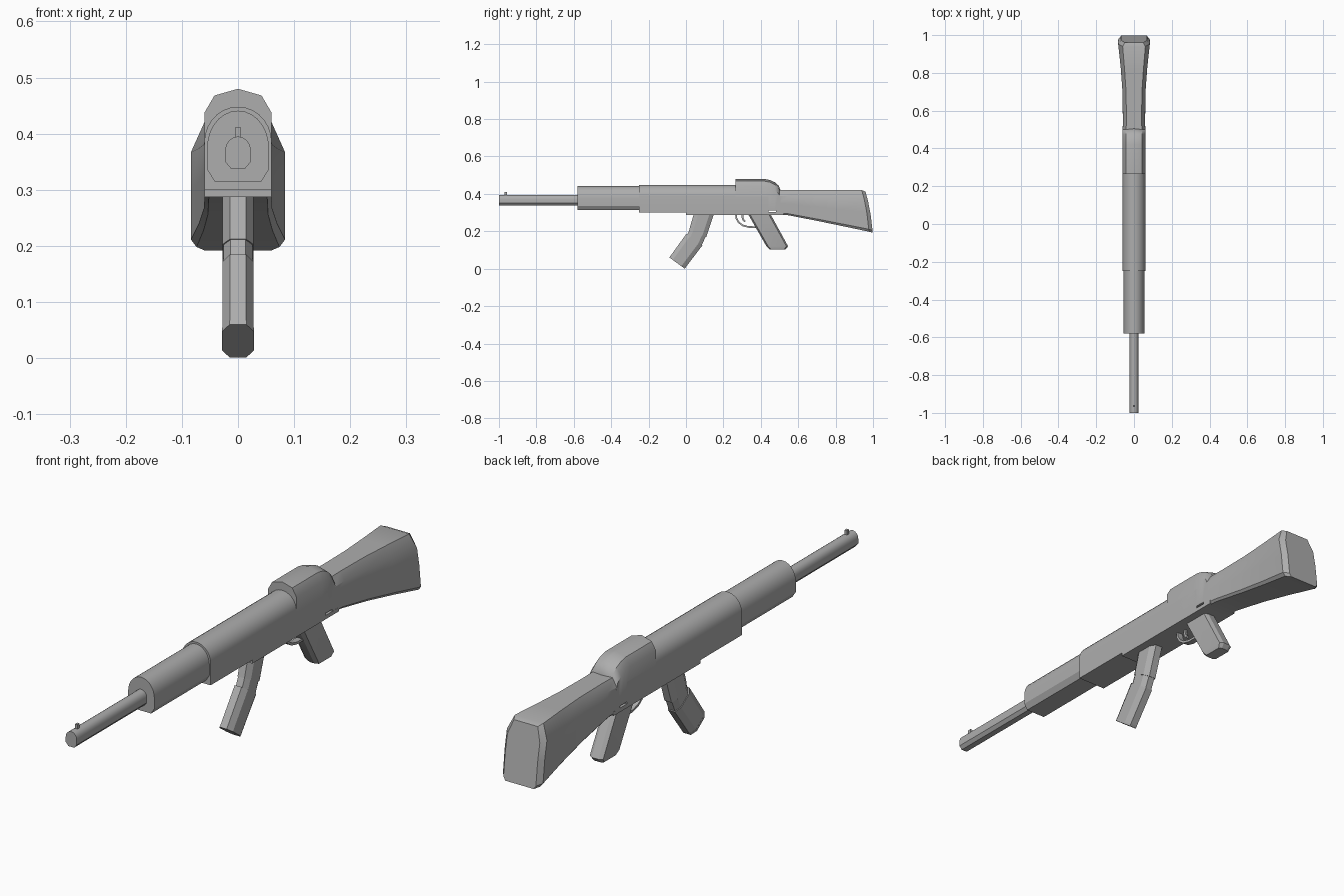
import bpy, bmesh, math
from mathutils import Vector

if "Cube" in bpy.data.objects:
    bpy.data.objects.remove(bpy.data.objects["Cube"])

grey = bpy.data.materials.new("matte_grey")
grey.diffuse_color = (0.42, 0.42, 0.42, 1)
grey.use_nodes = True
grey.node_tree.nodes["Principled BSDF"].inputs["Base Color"].default_value = grey.diffuse_color


def loft(name, rings, angle=30):
    """Skin closed rings of equal length and cap both ends."""
    bm = bmesh.new()
    rows = [[bm.verts.new(p) for p in r] for r in rings]
    n = len(rows[0])
    for a, b in zip(rows, rows[1:]):
        for i in range(n):
            j = (i + 1) % n
            bm.faces.new((a[i], a[j], b[j], b[i]))
    bm.faces.new(rows[0][::-1])
    bm.faces.new(rows[-1])
    bmesh.ops.recalc_face_normals(bm, faces=bm.faces)
    me = bpy.data.meshes.new(name)
    bm.to_mesh(me)
    bm.free()
    me.materials.append(grey)
    ob = bpy.data.objects.new(name, me)
    bpy.context.collection.objects.link(ob)
    bpy.context.view_layer.objects.active = ob
    ob.select_set(True)
    bpy.ops.object.shade_smooth_by_angle(angle=math.radians(angle))
    ob.select_set(False)
    return ob


def mirrored(half):
    """Right half of a section, bottom to top, as a closed outline."""
    return half + [(-x, z) for x, z in reversed(half) if x > 1e-6]


def domed(w, low, shoulder, top, flat, steps=7):
    """Right half of a rounded top above the shoulder height."""
    arc = [(w * math.cos(a), shoulder + (top - shoulder) * math.sin(a))
           for a in (math.pi / 2 * i / steps for i in range(steps + 1))]
    arc[-1] = (0, top)
    return mirrored(low + arc) if not flat else mirrored(low + arc[:-1])


def extrude(name, outline, y0, y1):
    return loft(name, [[(x, y, z) for x, z in outline] for y in (y0, y1)])


def slab_ring(front, rear, w, chamfer=0.22):
    """Chamfered cross-section spanning a front and a rear (y, z) point."""
    f, r = Vector(front), Vector(rear)
    n = w * 0.52
    pts = [(n, 0), (w, chamfer), (w, 1 - chamfer), (n, 1)]
    pts += [(-x, t) for x, t in reversed(pts)]
    return [(x, *f.lerp(r, t)) for x, t in pts]


# barrel and front sight
extrude("barrel", domed(0.023, [(0.012, 0.337), (0.023, 0.350)], 0.370, 0.395, False, 4), -1.0, -0.56)
extrude("front_sight", [(-0.005, 0.39), (0.005, 0.39), (0.005, 0.411), (-0.005, 0.411)], -0.97, -0.957)

# handguard and receiver
extrude("handguard", domed(0.055, [(0.041, 0.314), (0.055, 0.336)], 0.375, 0.441, False), -0.58, -0.24)
extrude("receiver", domed(0.06, [(0.06, 0.300)], 0.385, 0.448, False), -0.25, 0.44)
extrude("receiver_floor", [(-0.06, 0.287), (0.06, 0.287), (0.06, 0.302), (-0.06, 0.302)], 0.0, 0.52)

# raised rear cover, curving down to the stock
cover = [(0.265, 0.48), (0.42, 0.48), (0.45, 0.474), (0.475, 0.462), (0.495, 0.445), (0.505, 0.42)]
loft("rear_cover", [[(x, y, z) for x, z in mirrored(
    [(0.06, 0.31), (0.06, t - 0.043), (0.042, t - 0.012), (0, t)])] for y, t in cover], 35)

# stock: top y, bottom y, top z, bottom z, top half width, side half width
stock = [
    (0.48, 0.48, 0.420, 0.287, 0.042, 0.060),
    (0.56, 0.54, 0.420, 0.287, 0.040, 0.059),
    (0.70, 0.70, 0.420, 0.256, 0.042, 0.061),
    (0.82, 0.84, 0.420, 0.227, 0.050, 0.070),
    (0.94, 0.978, 0.420, 0.198, 0.060, 0.084),
    (0.96, 0.998, 0.412, 0.192, 0.050, 0.068),
]
rings = []
for yt, yb, zt, zb, wt, ws in stock:
    h = zt - zb
    half = [(ws * 0.88, zb), (ws, zb + 0.06 * h), (ws, zb + 0.45 * h), (ws, zt - 0.24 * h), (wt, zt)]
    ring = []
    for x, z in mirrored(half):
        t = (z - zb) / h
        ring.append((x, yb + (yt - yb) * t + 0.025 * t * (1 - t) * (yb > yt and yt > 0.9), z))
    rings.append(ring)
loft("stock", rings)

# curved magazine in three sections, the middle one being a recessed band
mag = [
    ("upper_magazine", [((0.044, 0.30), (0.152, 0.30)), ((0.018, 0.212), (0.108, 0.168))], 0.028),
    ("magazine_band", [((0.022, 0.216), (0.106, 0.174)), ((0.006, 0.180), (0.083, 0.122))], 0.0255),
    ("lower_magazine", [((0.001, 0.185), (0.088, 0.125)), ((-0.086, 0.064), (-0.004, 0.004))], 0.028),
]
for name, spans, w in mag:
    loft(name, [slab_ring(f, r, w) for f, r in spans], 20)
loft("magazine_base", [slab_ring((-0.084, 0.067), (-0.001, 0.007), 0.0285),
                       slab_ring((-0.089, 0.060), (-0.008, 0.001), 0.0285)], 20)

# pistol grip
grip = [((0.33, 0.295), (0.45, 0.295), 0.028), ((0.430, 0.120), (0.546, 0.120), 0.028),
        ((0.447, 0.103), (0.532, 0.103), 0.023)]
loft("grip", [slab_ring(f, r, w, 0.08) for f, r, w in grip], 20)


def strip(name, path, w, t):
    """Flat band following a (y, z) path."""
    pts = [Vector(p) for p in path]
    out = []
    for i, p in enumerate(pts):
        d = (pts[min(i + 1, len(pts) - 1)] - pts[max(i - 1, 0)]).normalized()
        n = Vector((-d.y, d.x)) * t / 2
        out.append([(-w, *(p - n)), (w, *(p - n)), (w, *(p + n)), (-w, *(p + n))])
    return loft(name, out)


# trigger guard and trigger
strip("trigger_guard", [(0.267, 0.292), (0.270, 0.268), (0.283, 0.246), (0.305, 0.231),
                        (0.335, 0.223), (0.375, 0.222)], 0.012, 0.009)
strip("trigger", [(0.303, 0.292), (0.302, 0.275), (0.306, 0.262), (0.316, 0.252)], 0.005, 0.010)
